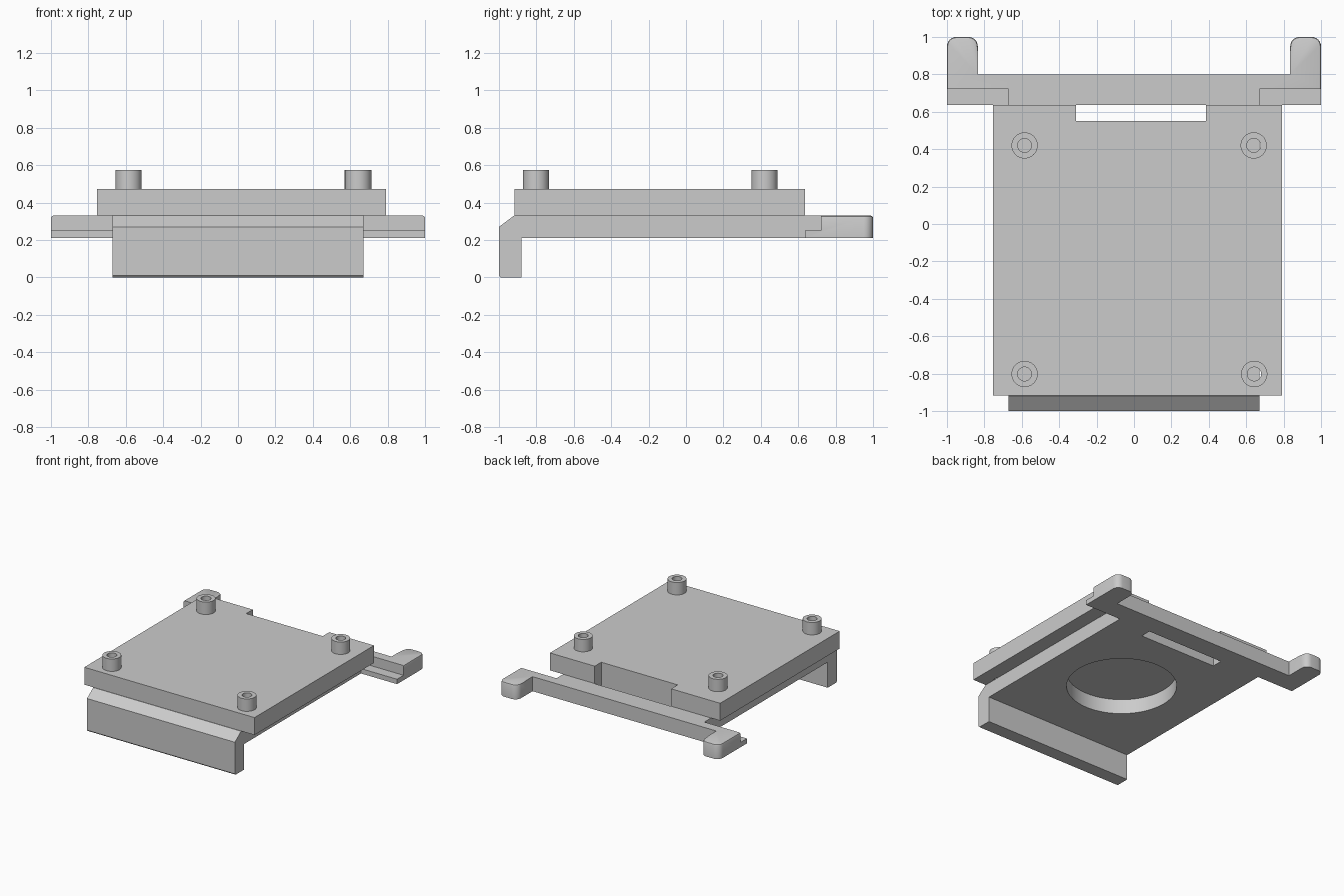
import bpy, bmesh, math
from mathutils import Vector

cube = bpy.data.objects.get("Cube")
if cube:
    bpy.data.objects.remove(cube, do_unlink=True)

grey = bpy.data.materials.new("light grey")
grey.use_nodes = True
colour = (0.6, 0.6, 0.6, 1)
grey.diffuse_color = colour
grey.node_tree.nodes["Principled BSDF"].inputs["Base Color"].default_value = colour


def prism(name, points, depth):
    """Extrude a closed outline of 3D points along a vector."""
    bm = bmesh.new()
    face = bm.faces.new([bm.verts.new(p) for p in points])
    new = bmesh.ops.extrude_face_region(bm, geom=[face])["geom"]
    verts = [v for v in new if isinstance(v, bmesh.types.BMVert)]
    bmesh.ops.translate(bm, verts=verts, vec=Vector(depth))
    bmesh.ops.recalc_face_normals(bm, faces=bm.faces)
    mesh = bpy.data.meshes.new(name)
    bm.to_mesh(mesh)
    bm.free()
    mesh.materials.append(grey)
    obj = bpy.data.objects.new(name, mesh)
    bpy.context.collection.objects.link(obj)
    return obj


def box(name, x0, x1, y0, y1, z0, z1):
    outline = [(x0, y0, z0), (x1, y0, z0), (x1, y1, z0), (x0, y1, z0)]
    return prism(name, outline, (0, 0, z1 - z0))


def cylinder(name, x, y, r, z0, z1, sides=48):
    ring = [math.tau * i / sides for i in range(sides)]
    return prism(name, [(x + r * math.cos(a), y + r * math.sin(a), z0) for a in ring],
                 (0, 0, z1 - z0))


def combine(obj, tool, operation="DIFFERENCE"):
    """Apply a boolean and remove the tool object."""
    mod = obj.modifiers.new(operation.lower(), "BOOLEAN")
    mod.operation, mod.solver, mod.object = operation, "EXACT", tool
    bpy.context.view_layer.objects.active = obj
    bpy.ops.object.modifier_apply(modifier=mod.name)
    bpy.data.objects.remove(tool, do_unlink=True)


# Heights shared by the parts
BOTTOM, DECK, PLATE, POST = 0.21, 0.33, 0.473, 0.575
STEP = 0.25
HALF = 0.672

# Base tray: hooked side profile with a chamfered front lip
profile = [(-1, 0.01), (-0.99, 0), (-0.88, 0), (-0.88, BOTTOM), (0.76, BOTTOM),
           (0.76, DECK), (-0.92, DECK), (-1, 0.27)]
base_tray = prism("base_tray", [(-HALF, y, z) for y, z in profile], (2 * HALF, 0, 0))

# Rear crossbar with a rounded ear at each end
half_outline = [(0.835, 0.8)]
for cx, start in ((0.885, 180), (0.95, 90)):
    for i in range(7):
        a = math.radians(start - 15 * i)
        half_outline.append((cx + 0.05 * math.cos(a), 0.95 + 0.05 * math.sin(a)))
half_outline.append((1, 0.637))
outline = half_outline + [(-x, y) for x, y in reversed(half_outline)]
rear_bar = prism("rear_crossbar", [(x, y, BOTTOM) for x, y in outline],
                 (0, 0, DECK - BOTTOM))

# Soften the top rim of the ears
bm = bmesh.new()
bm.from_mesh(rear_bar.data)
rim = [e for e in bm.edges
       if all(v.co.z > DECK - 0.001 for v in e.verts)
       and (all(abs(v.co.x) > 0.99 for v in e.verts)
            or all(v.co.y > 0.94 for v in e.verts))]
bmesh.ops.bevel(bm, geom=rim, offset=0.012, segments=2, affect="EDGES", profile=0.5)
bm.to_mesh(rear_bar.data)
bm.free()

# Low step in front of each ear
for side in (-1, 1):
    x0, x1 = sorted((side * HALF, side * 1.1))
    combine(rear_bar, box("step_cutter", x0, x1, 0.5, 0.722, STEP, 0.5))
combine(base_tray, rear_bar, "UNION")

# Window slot and round opening in the base
combine(base_tray, box("slot_cutter", -0.31, 0.385, 0.55, 0.637, 0.1, 0.4))
combine(base_tray, cylinder("opening_cutter", 0.02, -0.12, 0.41, 0.1, 0.4, 64))

# Top plate with a notch at the rear
top_plate = box("top_plate", -0.755, 0.792, -0.917, 0.635, DECK, PLATE)
combine(top_plate, box("notch_cutter", -0.31, 0.385, 0.55, 0.7, 0.2, 0.6))

# Four hollow posts, bored through the plate
posts = [(-0.585, 0.42), (0.64, 0.42), (-0.585, -0.802), (0.643, -0.802)]
for x, y in posts:
    combine(top_plate, cylinder("post", x, y, 0.07, PLATE - 0.03, POST), "UNION")
    combine(top_plate, cylinder("bore_cutter", x, y, 0.037, 0.2, 0.7))

# Smooth the round walls and keep the edges crisp
for obj in (base_tray, top_plate):
    bpy.ops.object.select_all(action="DESELECT")
    obj.select_set(True)
    bpy.context.view_layer.objects.active = obj
    bpy.ops.object.shade_smooth_by_angle(angle=math.radians(30))
